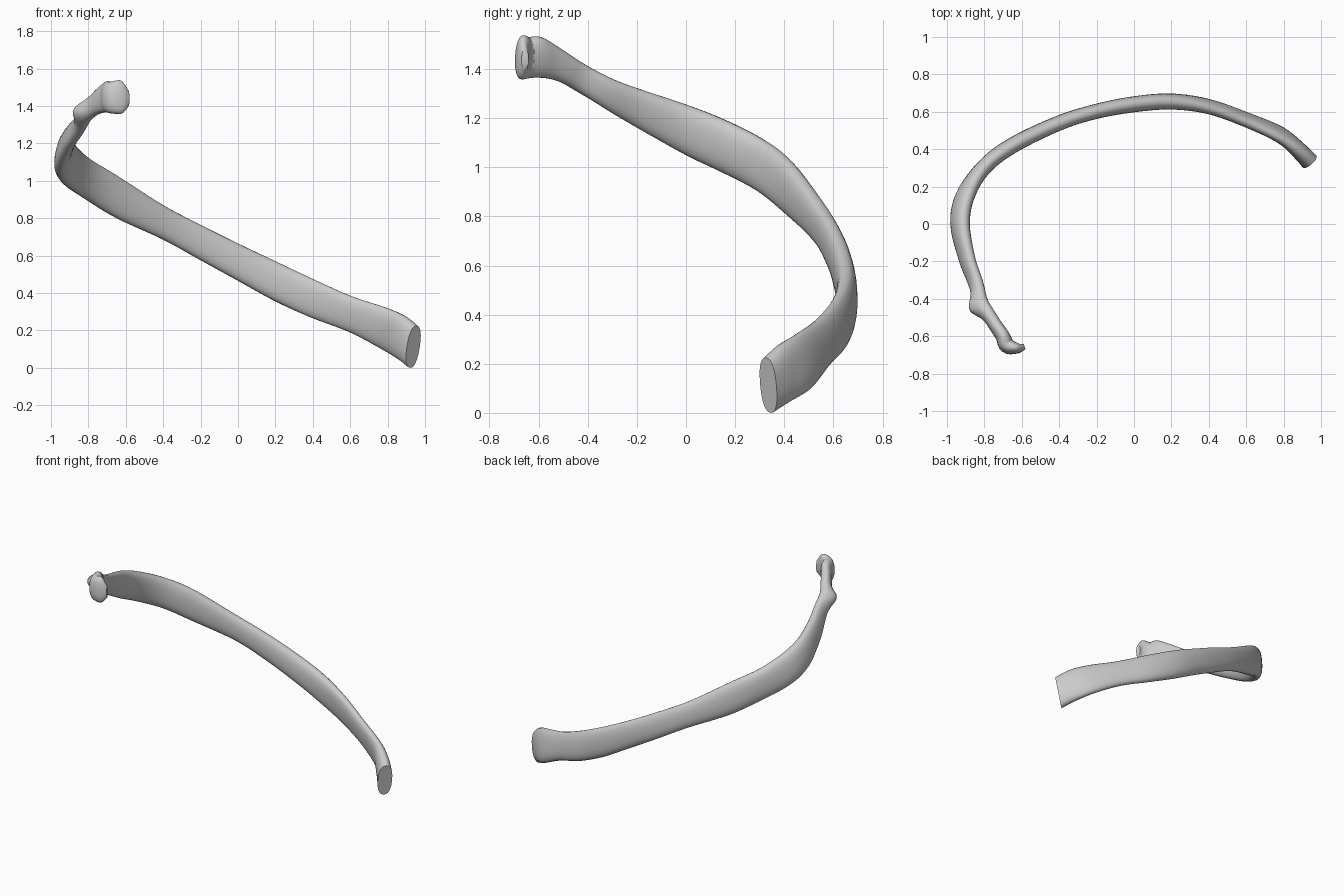
import bpy, bmesh, math
from mathutils import Vector

if "Cube" in bpy.data.objects:
    bpy.data.objects.remove(bpy.data.objects["Cube"])

# Key cross-sections: lower edge xyz, upper edge xyz, thickness
SECTIONS = [
    (-.585, -.655, 1.40, -.585, -.655, 1.48, .03),
    (-.62, -.668, 1.36, -.625, -.66, 1.535, .055),
    (-.675, -.655, 1.36, -.68, -.645, 1.53, .085),
    (-.71, -.60, 1.365, -.70, -.59, 1.53, .075),
    (-.765, -.52, 1.35, -.745, -.52, 1.49, .07),
    (-.82, -.42, 1.295, -.80, -.42, 1.425, .07),
    (-.875, -.30, 1.22, -.83, -.30, 1.36, .07),
    (-.92, -.18, 1.15, -.87, -.18, 1.315, .075),
    (-.955, 0, 1.05, -.905, 0, 1.255, .09),
    (-.925, .15, .98, -.88, .15, 1.195, .09),
    (-.81, .30, .90, -.80, .30, 1.12, .085),
    (-.65, .425, .80, -.65, .415, 1.03, .085),
    (-.40, .545, .685, -.40, .535, .87, .08),
    (-.20, .605, .575, -.20, .60, .765, .08),
    (0, .64, .465, 0, .64, .665, .085),
    (.20, .66, .355, .20, .65, .57, .085),
    (.40, .64, .265, .40, .615, .475, .075),
    (.60, .575, .19, .60, .54, .385, .07),
    (.78, .50, .095, .78, .455, .325, .075),
    (.87, .41, .04, .885, .385, .28, .09),
    (.92, .345, 0, .955, .325, .225, .095),
]
STEPS, SIDES = 5, 24


def spline(keys, steps):
    """Catmull-Rom interpolation of every number in the key sections."""
    out = []
    for i in range(len(keys) - 1):
        a, b, c, d = (keys[max(0, min(len(keys) - 1, i + k))] for k in (-1, 0, 1, 2))
        for s in range(steps):
            t = s / steps
            out.append([q + .5 * t * (r - p + t * (2 * p - 5 * q + 4 * r - w
                        + t * (3 * (q - r) + w - p))) for p, q, r, w in zip(a, b, c, d)])
    out.append(list(keys[-1]))
    return out


def spow(v, e):
    return math.copysign(abs(v) ** e, v)


# Loft of the flattened shaft, from the head to the cut front end
rows = spline(SECTIONS, STEPS)
lows = [Vector(r[:3]) for r in rows]
tops = [Vector(r[3:6]) for r in rows]
mids = [(a + b) / 2 for a, b in zip(lows, tops)]

# Tubercle: outward swelling near the neck
KNOB, KNOB_DIR = Vector((-.86, -.445, 1.365)), Vector((-.85, -.45, .15))

bm = bmesh.new()
rings = []
for i, row in enumerate(rows):
    tangent = mids[min(i + 1, len(rows) - 1)] - mids[max(i - 1, 0)]
    half = (tops[i] - lows[i]) / 2
    side = tangent.cross(half).normalized() * row[6] / 2
    ring = []
    for k in range(SIDES):
        a = math.tau * k / SIDES
        p = mids[i] + half * spow(math.sin(a), .85) + side * spow(math.cos(a), .85)
        p += KNOB_DIR * .055 * math.exp(-((p - KNOB).length / .06) ** 2)
        ring.append(bm.verts.new(p))
    rings.append(ring)
for r, s in zip(rings, rings[1:]):
    for k in range(SIDES):
        n = (k + 1) % SIDES
        bm.faces.new((r[k], r[n], s[n], s[k]))
bm.faces.new(rings[0])
bm.faces.new(rings[-1])
bmesh.ops.recalc_face_normals(bm, faces=bm.faces)

mesh = bpy.data.meshes.new("rib_bone")
bm.to_mesh(mesh)
bm.free()
rib = bpy.data.objects.new("rib_bone", mesh)
bpy.context.collection.objects.link(rib)
bpy.context.view_layer.objects.active = rib
rib.select_set(True)
bpy.ops.object.shade_smooth_by_angle(angle=math.radians(50))
